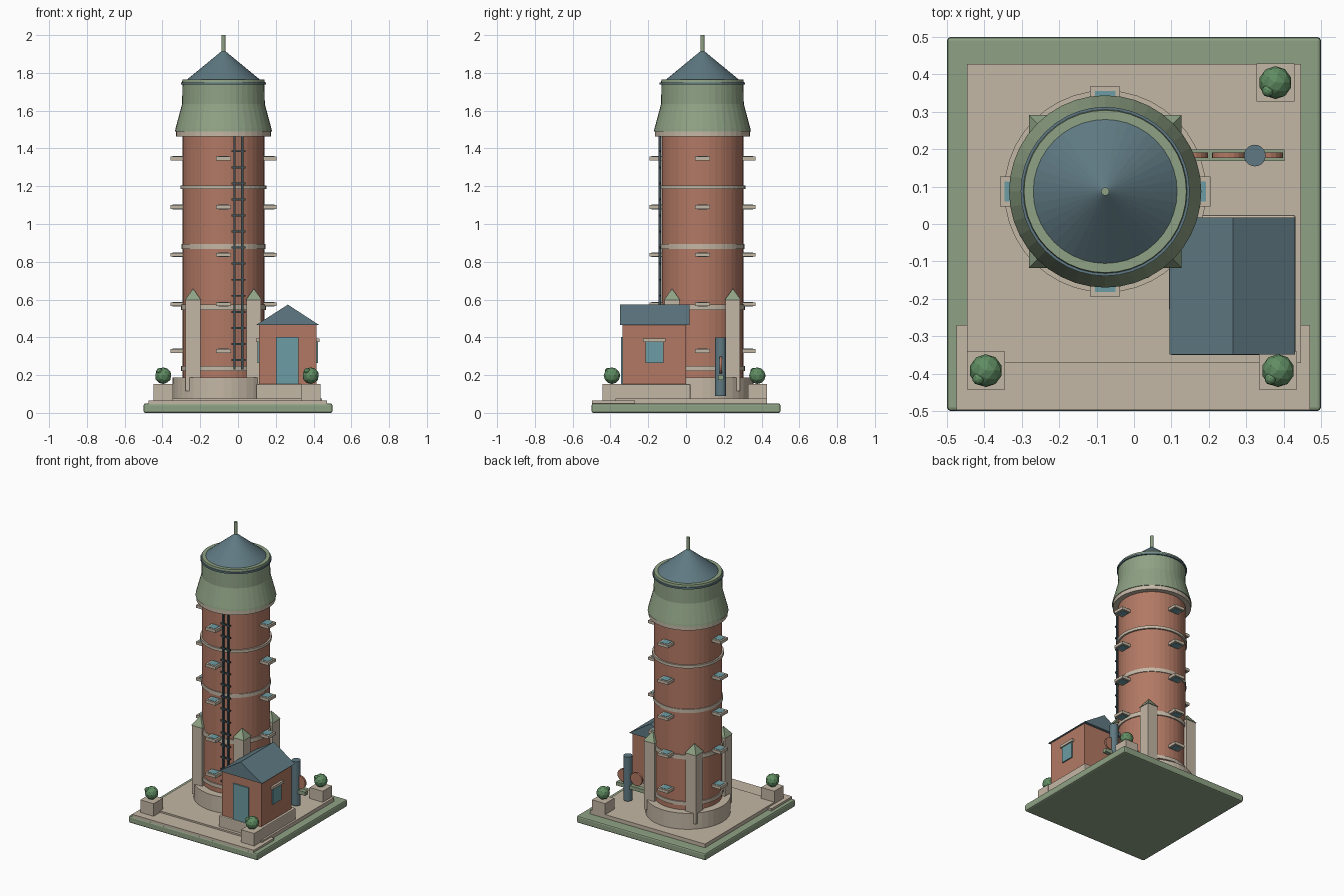
import bpy, bmesh, math
from mathutils import Vector, Matrix

if "Cube" in bpy.data.objects:
    bpy.data.objects.remove(bpy.data.objects["Cube"], do_unlink=True)


def material(name, r, g, b):
    m = bpy.data.materials.new(name)
    col = [((c / 255 + 0.055) / 1.055) ** 2.4 for c in (r, g, b)] + [1.0]
    m.use_nodes = True
    m.diffuse_color = col
    m.node_tree.nodes["Principled BSDF"].inputs["Base Color"].default_value = col
    return m


BEIGE = material("pale stone", 196, 183, 165)
GREEN = material("sage green", 143, 162, 133)
BRICK = material("brick red", 178, 121, 100)
SLATE = material("slate blue", 95, 121, 130)
GLASS = material("teal glass", 108, 156, 163)
LEAF = material("leaf green", 96, 141, 98)
DARK = material("dark metal", 62, 78, 84)


def make(name, bm, mat):
    bmesh.ops.recalc_face_normals(bm, faces=bm.faces)
    me = bpy.data.meshes.new(name)
    bm.to_mesh(me)
    bm.free()
    me.materials.append(mat)
    ob = bpy.data.objects.new(name, me)
    bpy.context.collection.objects.link(ob)
    return ob


def box(name, x, y, z, mat, bevel=0):
    """Box from (min, max) pairs."""
    bm = bmesh.new()
    bmesh.ops.create_cube(bm, size=1)
    for v in bm.verts:
        v.co = [(a + b) / 2 + c * (b - a) for (a, b), c in zip((x, y, z), v.co)]
    if bevel:
        bmesh.ops.bevel(bm, geom=bm.edges[:], offset=bevel, segments=2,
                        profile=0.5, affect='EDGES')
    return make(name, bm, mat)


def cone(name, x, y, z0, z1, r0, r1, mat, sides=40, turn=0):
    bm = bmesh.new()
    bmesh.ops.create_cone(bm, cap_ends=True, segments=sides, radius1=r0, radius2=r1,
                          depth=z1 - z0,
                          matrix=Matrix.Translation((x, y, (z0 + z1) / 2))
                          @ Matrix.Rotation(turn, 4, 'Z'))
    return make(name, bm, mat)


def lathe(name, x, y, profile, mat, sides=40):
    """Solid of revolution from (radius, height) points."""
    bm = bmesh.new()
    rings = []
    for r, z in profile:
        rings.append([bm.verts.new((x + r * math.cos(a), y + r * math.sin(a), z))
                      for a in (math.tau * i / sides for i in range(sides))])
    for lo, hi in zip(rings, rings[1:]):
        for i in range(sides):
            j = (i + 1) % sides
            bm.faces.new((lo[i], lo[j], hi[j], hi[i]))
    bm.faces.new(rings[0])
    bm.faces.new(rings[-1])
    return make(name, bm, mat)


# Ground
box("ground_slab", (-.5, .5), (-.5, .5), (0, .05), GREEN, .01)
box("paving", (-.447, .446), (-.372, .428), (.045, .076), BEIGE)
box("front_step", (-.475, .47), (-.497, -.27), (.045, .065), BEIGE)

# Tower shaft, plinth and bands
TX, TY, R = -.077, .087, .217
cone("tower_plinth", TX, TY, .07, .188, .27, .27, BEIGE)
cone("tower_shaft", TX, TY, .18, 1.48, R, R, BRICK)
for i, (z, h, r) in enumerate([(.235, .025, .225), (.56, .03, .225),
                               (.881, .026, .222), (1.195, .02, .228)]):
    cone(f"tower_band_{i}", TX, TY, z - h / 2, z + h / 2, r, r, BEIGE)
cone("cornice", TX, TY, 1.462, 1.492, .252, .252, BEIGE)

# Tank head, rim, roof and finial
lathe("tank_head", TX, TY, [(.257, 1.49), (.254, 1.505), (.219, 1.635), (.217, 1.74)], GREEN)
cone("rim_band", TX, TY, 1.738, 1.75, .226, .226, SLATE)
cone("rim_ring", TX, TY, 1.75, 1.765, .219, .217, GREEN)
cone("tower_roof", TX, TY, 1.762, 1.92, .196, .004, SLATE)
cone("finial", TX, TY, 1.9, 2, .011, .011, GREEN, 12)

# Flat glazed ledges on four sides of the shaft
for k in range(4):
    turn = Matrix.Translation((TX, TY, 0)) @ Matrix.Rotation(k * math.pi / 2, 4, 'Z')
    for i, z in enumerate((.328, .575, .837, 1.09, 1.347)):
        frame = box(f"ledge_frame_{k}_{i}", (.2, .281), (-.04, .04), (z - .01, z + .01), BEIGE)
        pane = box(f"ledge_glass_{k}_{i}", (.2, .269), (-.027, .027), (z - .012, z + .012), GLASS)
        frame.data.transform(turn)
        pane.data.transform(turn)

# Corner buttresses with pyramid caps
for sx in (-1, 1):
    for sy in (-1, 1):
        bx, by = TX + sx * .161, TY + sy * .161
        box(f"buttress_{sx}_{sy}", (bx - .039, bx + .039), (by - .039, by + .039),
            (.115, .6), BEIGE)
        cone(f"buttress_cap_{sx}_{sy}", bx, by, .597, .658, .043 * math.sqrt(2), 0,
             GREEN, 4, math.pi / 4)

# Ladder on the front
for i, x in enumerate((-.018, .022)):
    box(f"ladder_rail_{i}", (x - .006, x + .006), (-.145, -.133), (.23, 1.465), DARK)
for i in range(14):
    z = .28 + i * .085
    box(f"ladder_rung_{i}", (-.035, .039), (-.144, -.134), (z - .005, z + .005), DARK)

# Pump house
box("house_base", (.095, .432), (-.35, .024), (.07, .153), BEIGE, .006)
box("house_walls", (.11, .415), (-.335, 0), (.15, .468), BRICK)
bm = bmesh.new()
ends = [[bm.verts.new((x, y, z)) for x, z in ((.095, .465), (.43, .465), (.264, .573))]
        for y in (-.349, .018)]
bm.faces.new(ends[0])
bm.faces.new(ends[1])
for i in range(3):
    j = (i + 1) % 3
    bm.faces.new((ends[0][i], ends[0][j], ends[1][j], ends[1][i]))
make("house_roof", bm, SLATE)
box("house_door", (.2, .32), (-.343, -.334), (.153, .403), GLASS)
for side, wall in ((-1, .11), (1, .415)):
    out = wall + side * .008
    far = wall + side * .016
    box(f"house_window_{side}", sorted((wall, out)), (-.215, -.12), (.265, .378), GLASS)
    box(f"house_lintel_{side}", sorted((wall, far)), (-.228, -.108), (.376, .395), BEIGE)

# Standpipe with rail and wheels
cone("standpipe", .323, .183, .09, .4, .029, .029, SLATE, 20)
box("pipe_rail", (.12, .402), (.169, .199), (.174, .2), GREEN)
for i in range(3):
    w = cone(f"wheel_{i}", 0, 0, -.007, .007, .045, .045, BRICK, 20)
    w.data.transform(Matrix.Translation((.153 + i * .1, .184, .253))
                     @ Matrix.Rotation(math.pi / 2, 4, 'X'))

# Planters with bushes
for i, (x, y) in enumerate([(-.396, -.392), (.385, -.392), (.378, .378)]):
    box(f"planter_{i}", (x - .051, x + .051), (y - .051, y + .051), (.06, .153), BEIGE)
    bm = bmesh.new()
    for r, off in ((.044, (0, 0, .197)), (.016, (-.02, -.022, .222))):
        bmesh.ops.create_icosphere(bm, subdivisions=2, radius=r,
                                   matrix=Matrix.Translation(Vector((x, y, 0)) + Vector(off)))
    make(f"bush_{i}", bm, LEAF)
